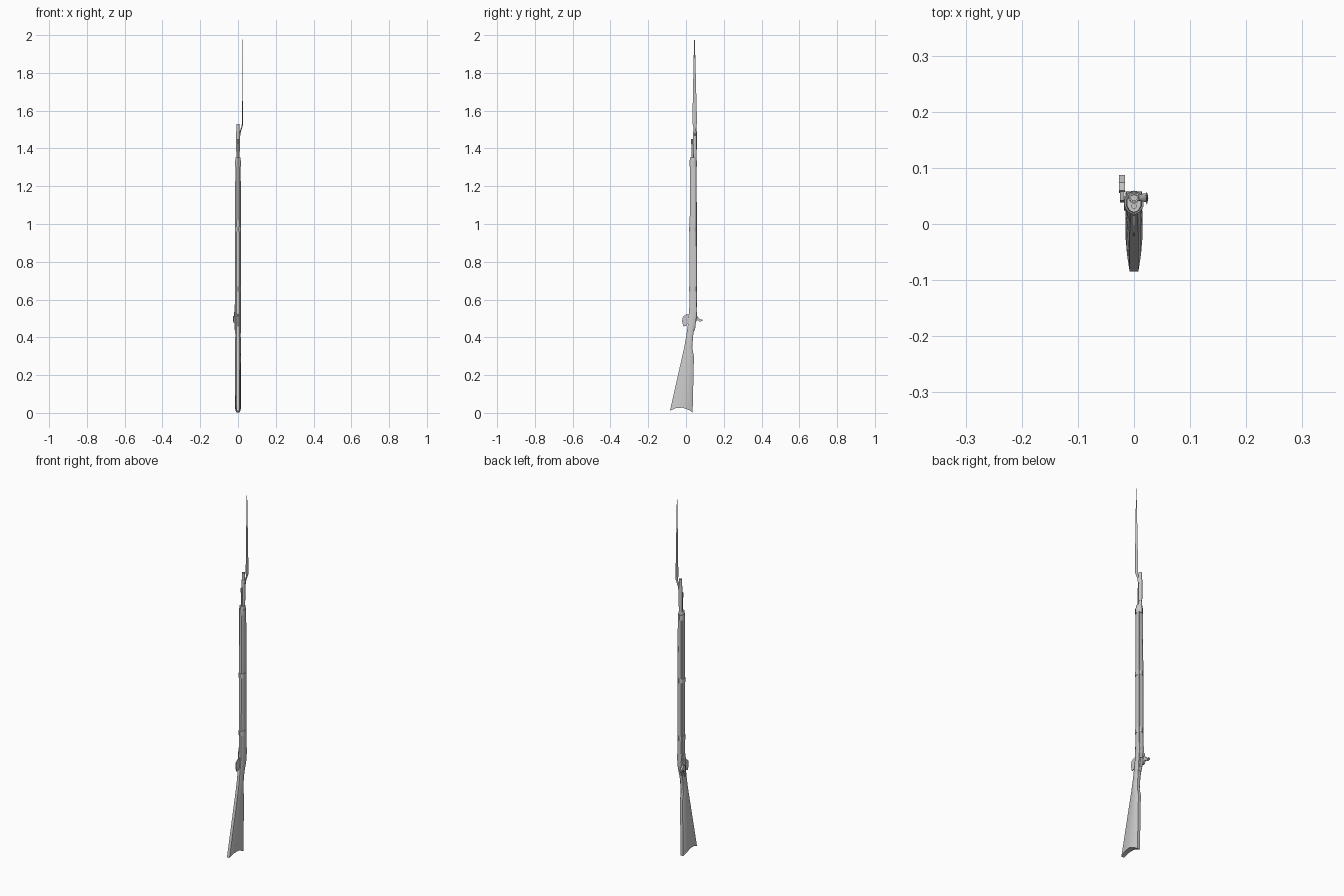
import bpy, math

if "Cube" in bpy.data.objects:
    bpy.data.objects.remove(bpy.data.objects["Cube"])

def make(name, verts, faces, smooth=True):
    me = bpy.data.meshes.new(name)
    me.from_pydata(verts, [], faces)
    ob = bpy.data.objects.new(name, me)
    bpy.context.collection.objects.link(ob)
    bpy.ops.object.select_all(action='DESELECT')
    ob.select_set(True)
    bpy.context.view_layer.objects.active = ob
    bpy.ops.object.mode_set(mode='EDIT')
    bpy.ops.mesh.select_all(action='SELECT')
    bpy.ops.mesh.normals_make_consistent(inside=False)
    bpy.ops.object.mode_set(mode='OBJECT')
    if smooth:
        bpy.ops.object.shade_smooth_by_angle(angle=math.radians(40))
    return ob

def loft(name, rings, caps=True, smooth=True):
    n = len(rings[0])
    verts = [p for r in rings for p in r]
    faces = [(k*n+i, k*n+(i+1) % n, (k+1)*n+(i+1) % n, (k+1)*n+i)
             for k in range(len(rings)-1) for i in range(n)]
    if caps:
        for b in (0, (len(rings)-1)*n):
            faces += [(b+i, b+i+1, b+n-2-i, b+n-1-i) for i in range(n//2-1)]
    return make(name, verts, faces, smooth)

def ring(z, cy, rx, ry, n=10, cx=0.0):
    return [(cx+rx*math.cos(2*math.pi*(i+.5)/n), cy+ry*math.sin(2*math.pi*(i+.5)/n), z)
            for i in range(n)]

def plate(name, poly, x0, x1):
    return loft_plate(name, [(x0, y, z) for y, z in poly], [(x1, y, z) for y, z in poly])

def loft_plate(name, a, b):
    n = len(a)
    faces = [tuple(range(n)), tuple(range(2*n-1, n-1, -1))]
    faces += [(i, (i+1) % n, n+(i+1) % n, n+i) for i in range(n)]
    return make(name, a+b, faces, False)

# Stock: butt sections flow into a U-shaped forestock
BUTT = [(0, .5), (.25, .8), (.55, 1), (.85, .9), (1, .5)]
FORE = [(0, .45), (.2, .85), (.5, 1), (.8, 1), (1, .9)]

def section(z, y0, y1, w, prof, arch=0.0):
    half = [(w*k, y0+(y1-y0)*t, z+arch*(4*t*(1-t)+.4*(1-t))) for t, k in prof]
    return [(-x, y, zz) for x, y, zz in half] + half[::-1]

stations = [(.30, -.02, .042, .0155, BUTT), (.345, -.010, .033, .015, BUTT),
            (.41, .002, .038, .0145, BUTT), (.49, .013, .052, .015, FORE),
            (.545, .017, .058, .0155, FORE), (.6, .018, .054, .015, FORE),
            (1.31, .021, .053, .0145, FORE)]
rings = [section(.002, -.085, .035, .0155, BUTT, .022)]
rings += [section(*s) for s in stations]
loft("stock", rings)

# Barrel with hollow muzzle
BY = .047
loft("barrel", [ring(z, BY, r, r) for z, r in
     [(.50, .012), (.62, .0115), (1.0, .0105), (1.3, .009), (1.53, .0085), (1.53, .0055), (1.46, .005)]])
plate("breech_tang", [(.045, .43), (.05, .52), (.059, .52), (.046, .43)], -.005, .005)

# Barrel bands and nose cap
for nm, z, h in (("lower_band", .655, .013), ("middle_band", .972, .012)):
    loft(nm, [ring(z-h, .038, .0178, .0215), ring(z+h, .038, .0178, .0215)])
loft("front_band", [ring(1.305, .038, .0175, .0205), ring(1.335, .038, .0175, .0205)])
loft("nose_cap", [ring(1.33, .038, .0155, .0185), ring(1.352, .038, .013, .0175)])

# Ramrod
loft("ramrod", [ring(z, .032, r, r, 8) for z, r in
     [(1.30, .0035), (1.42, .0035), (1.425, .005), (1.45, .005)]])

# Bayonet: socket, elbow and tapering blade
loft("bayonet_socket", [ring(1.37, BY, .0095, .0095), ring(1.41, BY, .0102, .0102), ring(1.49, BY, .0102, .0102)])
loft("bayonet_elbow", [ring(1.465, BY, .004, .006, 6, .008), ring(1.49, BY, .004, .006, 6, .012),
                       ring(1.515, BY, .003, .008, 6, .021), ring(1.54, BY, .002, .009, 6, .023)])

def blade_ring(z, cy, hy, hx):
    return [(.023+hx, cy, z), (.023, cy+hy, z), (.023-hx, cy, z), (.023, cy-hy, z)]
loft("bayonet_blade", [blade_ring(1.515, BY, .008, .002), blade_ring(1.535, .046, .0125, .0025),
                       blade_ring(1.70, .0455, .0085, .002), blade_ring(1.88, .045, .0045, .0013),
                       blade_ring(2.0, .045, .0004, .0003)], smooth=False)

# Trigger guard
plate("trigger_guard", [(.02, .525), (-.002, .52), (-.016, .51), (-.021, .487),
                        (-.014, .457), (.004, .463), (.016, .48)], -.002, .002)

# Lock plate, hammer and nipple on the left side
plate("lock_plate", [(.024, .44), (.034, .44), (.048, .49), (.05, .56), (.034, .575), (.026, .54)], -.018, -.012)
loft_plate("hammer_body", [(-.025, y, z) for y, z in [(.038, .475), (.05, .475), (.06, .495), (.058, .512), (.042, .508)]],
           [(-.016, y, z) for y, z in [(.038, .475), (.05, .475), (.06, .495), (.058, .512), (.042, .508)]])
plate("hammer_spur", [(.055, .495), (.072, .483), (.087, .488), (.087, .495), (.074, .494), (.06, .512)], -.027, -.016)
plate("nipple_bolster", [(.044, .512), (.056, .512), (.058, .53), (.044, .535)], -.02, -.008)
